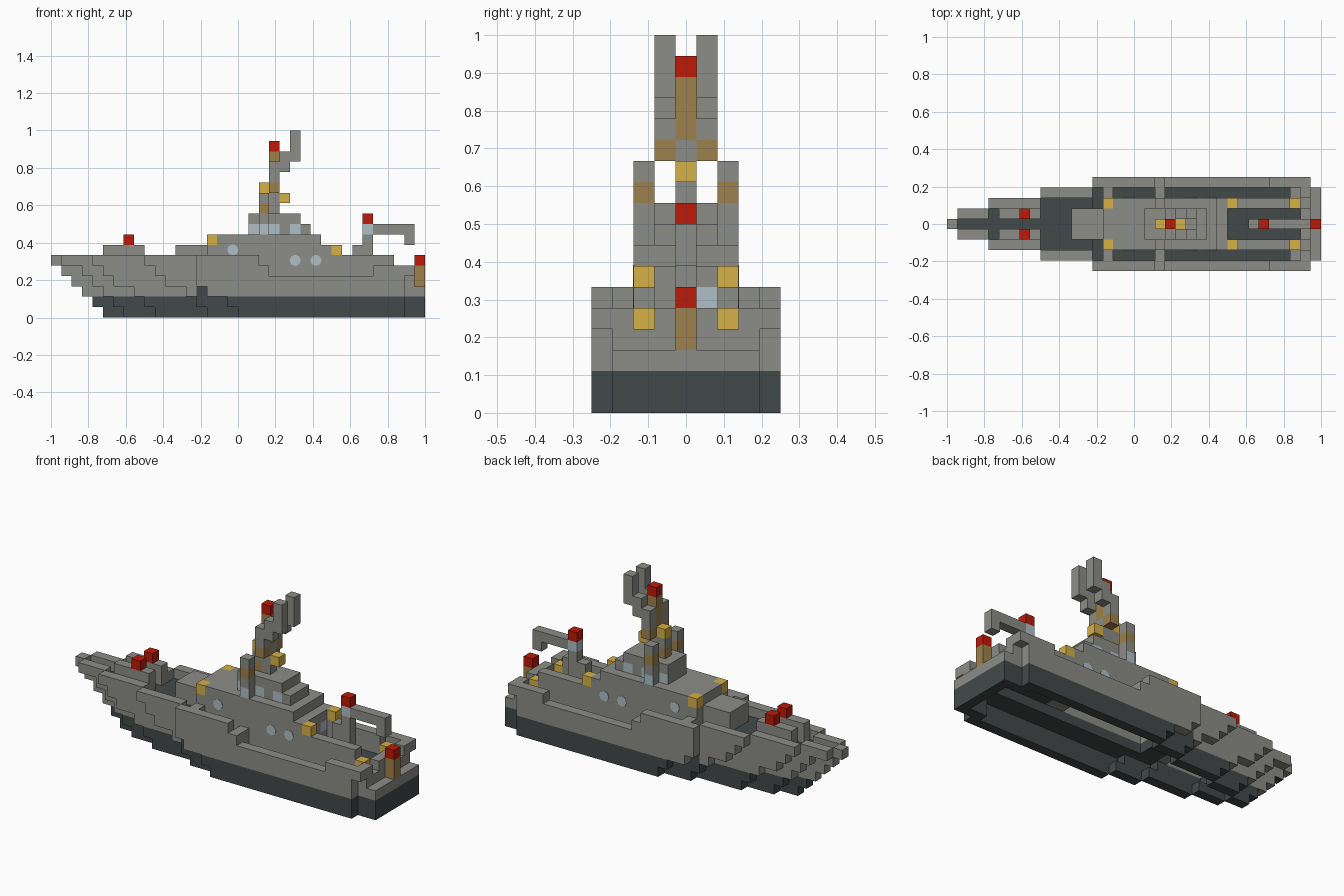
import bpy, bmesh
from mathutils import Vector, Matrix

cube = bpy.data.objects.get("Cube")
if cube:
    bpy.data.objects.remove(cube, do_unlink=True)

U = 1 / 18          # edge of one block
COLOURS = {
    "grey": (0.262, 0.262, 0.245),
    "dark": (0.055, 0.066, 0.066),
    "red": (0.52, 0.01, 0.002),
    "gold": (0.67, 0.44, 0.065),
    "brown": (0.34, 0.22, 0.075),
    "pale_blue": (0.43, 0.53, 0.57),
}
mats = {}
for name, rgb in COLOURS.items():
    m = bpy.data.materials.new(name)
    m.use_nodes = True
    m.diffuse_color = (*rgb, 1)
    m.node_tree.nodes["Principled BSDF"].inputs["Base Color"].default_value = (*rgb, 1)
    mats[name] = m
SLOTS = list(COLOURS)

# Parts painted only on faces along one axis, grey elsewhere
PAINT_AXIS = {"fore_deck": 2, "bridge_window": 1}
cells = {}          # block position -> (part, colour)


def fill(part, colour, xs, ys, zs):
    """Fill blocks; ys are distances from the centre line, mirrored."""
    for x in range(*xs):
        for y in range(ys[0], ys[1] + 1):
            for z in range(*zs):
                for side in (y, -y):
                    cells[x, side, z] = (part, colour)


BOW = [  # first block of each hull row, from the keel up
    (5, 4, 3, 2, 1, 0),
    (7, 6, 5, 4, 3, 1),
    (10, 9, 8, 6, 5, 4),
    (15, 14, 13, 11, 10, 9),
    (18, 17, 15, 14, 14, 14),
]

# Hull shell, open underneath
for z in range(6):
    colour = "dark" if z < 2 else "grey"
    for row in range(4):
        start = BOW[row][z]
        below = BOW[row][max(z - 1, 0)]
        end = max(BOW[row + 1][z], start + 1)
        if z < 5:
            end = max(end, below + 1)
        if z == 5 and row == 1:
            end = 4
        fill("hull", colour, (start, end), (row, row), (z, z + 1))
    if z < 4:
        fill("hull", colour, (BOW[4][z], 34), (4, 4), (z, z + 1))
        fill("hull", colour, (34, 36), (3, 3), (z, min(z + 1, 3)))
        fill("hull", colour, (35, 36), (0, 3), (z, min(z + 1, 3)))
        fill("hull", colour, (33, 34), (3, 4), (z, z + 1))

# Decks
fill("fore_bulkhead", "grey", (13, 14), (0, 3), (2, 4))
fill("main_deck", "dark", (14, 34), (2, 3), (2, 3))
fill("main_deck", "dark", (14, 16), (0, 1), (2, 3))
fill("fore_deck", "dark", (1, 14), (0, 0), (4, 5))
fill("fore_deck", "dark", (4, 14), (1, 1), (4, 5))
fill("fore_deck", "dark", (9, 14), (2, 2), (4, 5))

# Stepped bulwarks and transom
fill("bulwark", "grey", (14, 20), (4, 4), (4, 6))
fill("bulwark", "grey", (20, 21), (3, 4), (3, 5))
fill("bulwark", "grey", (15, 16), (3, 3), (3, 6))
fill("bulwark", "grey", (31, 35), (4, 4), (4, 5))
fill("transom", "grey", (34, 35), (0, 3), (2, 4))
for row in (0, 1, 3):
    fill("transom", "grey", (34, 35), (row, row), (4, 5))

# Bow rails and lamps
fill("bow_rail", "grey", (5, 9), (1, 1), (5, 7))
fill("bow_lamp", "red", (7, 8), (1, 1), (7, 8))

# Superstructure: walls and roof, hollow inside
fill("deckhouse", "grey", (12, 15), (0, 1), (3, 7))
fill("superstructure", "grey", (15, 16), (0, 2), (3, 8))
fill("superstructure", "grey", (16, 26), (2, 2), (3, 8))
fill("superstructure", "grey", (16, 26), (0, 1), (7, 8))
fill("superstructure", "grey", (25, 27), (0, 2), (3, 7))
fill("superstructure", "grey", (27, 33), (2, 2), (3, 6))
fill("superstructure", "grey", (33, 34), (2, 2), (3, 4))
fill("aft_deck", "dark", (27, 34), (0, 1), (3, 4))
cells[26, 1, 5] = ("aft_window", "pale_blue")
for x, z in ((15, 7), (27, 6), (33, 4)):
    fill("gold_fitting", "gold", (x, x + 1), (2, 2), (z, z + 1))

# Bridge with side windows, and aerials standing beside it
fill("bridge", "grey", (19, 25), (0, 1), (8, 9))
fill("bridge", "grey", (19, 24), (0, 1), (9, 10))
fill("bridge_window", "pale_blue", (19, 22), (1, 1), (8, 9))
fill("bridge_window", "pale_blue", (23, 24), (1, 1), (8, 9))
fill("bridge_window", "pale_blue", (20, 21), (2, 2), (8, 9))
fill("aerial", "grey", (20, 21), (2, 2), (9, 12))
fill("aerial", "brown", (20, 21), (2, 2), (10, 11))

# Mast and swept horns
fill("mast", "grey", (20, 22), (0, 0), (10, 12))
fill("mast", "brown", (20, 21), (0, 0), (10, 11))
fill("mast", "grey", (21, 22), (0, 0), (12, 13))
fill("mast", "brown", (21, 22), (0, 0), (13, 16))
fill("mast_lamp", "red", (21, 22), (0, 0), (16, 17))
fill("mast_fitting", "gold", (20, 21), (0, 0), (12, 13))
fill("mast_fitting", "gold", (22, 23), (0, 0), (11, 12))
fill("horn", "brown", (21, 22), (1, 1), (12, 13))
fill("horn", "grey", (21, 22), (1, 1), (13, 15))
fill("horn", "grey", (22, 23), (1, 1), (14, 16))
fill("horn", "grey", (23, 24), (1, 1), (15, 18))

# Crane
fill("crane", "grey", (29, 31), (0, 0), (4, 7))
fill("crane", "grey", (30, 31), (0, 0), (7, 8))
fill("crane_cab", "pale_blue", (30, 31), (0, 0), (8, 9))
fill("crane", "grey", (31, 35), (0, 0), (8, 9))
fill("crane", "grey", (34, 35), (0, 0), (7, 8))
fill("crane_lamp", "red", (30, 31), (0, 0), (9, 10))

# Stern pole
fill("stern_pole", "brown", (35, 36), (0, 0), (3, 5))
fill("stern_lamp", "red", (35, 36), (0, 0), (5, 6))


def to_object(name, bm):
    mesh = bpy.data.meshes.new(name)
    for slot in SLOTS:
        mesh.materials.append(mats[slot])
    bm.to_mesh(mesh)
    bm.free()
    bpy.context.collection.objects.link(bpy.data.objects.new(name, mesh))


# Turn the blocks of each part into outer faces only
AXES = [Vector(v) for v in ((1, 0, 0), (0, 1, 0), (0, 0, 1))]
for part in sorted({p for p, c in cells.values()}):
    bm = bmesh.new()
    for pos, (owner, colour) in cells.items():
        if owner != part:
            continue
        centre = Vector(pos) + Vector((-17.5, 0, 0.5))
        for i in range(3):
            shown = colour if PAINT_AXIS.get(part, i) == i else "grey"
            for sign in (1, -1):
                n = AXES[i] * sign
                if tuple(int(a + b) for a, b in zip(pos, n)) in cells:
                    continue
                a, b = AXES[(i + 1) % 3] / 2, AXES[(i + 2) % 3] / 2 * sign
                mid = centre + n / 2
                loop = (mid - a - b, mid + a - b, mid + a + b, mid - a + b)
                face = bm.faces.new([bm.verts.new(p * U) for p in loop])
                face.material_index = SLOTS.index(shown)
    bmesh.ops.remove_doubles(bm, verts=bm.verts, dist=0.001)
    to_object(part, bm)

# Round side windows as thin plates
bm = bmesh.new()
for x, z in ((17.5, 6.5), (23.5, 5.5), (25.5, 5.5)):
    for side in (1, -1):
        place = Matrix.Translation(Vector((x - 18, side * 2.5, z)) * U)
        bmesh.ops.create_cone(bm, cap_ends=True, segments=8, radius1=0.03, radius2=0.03,
                              depth=0.004, matrix=place @ Matrix.Rotation(1.5708, 4, "X"))
for f in bm.faces:
    f.material_index = SLOTS.index("pale_blue")
to_object("side_windows", bm)
